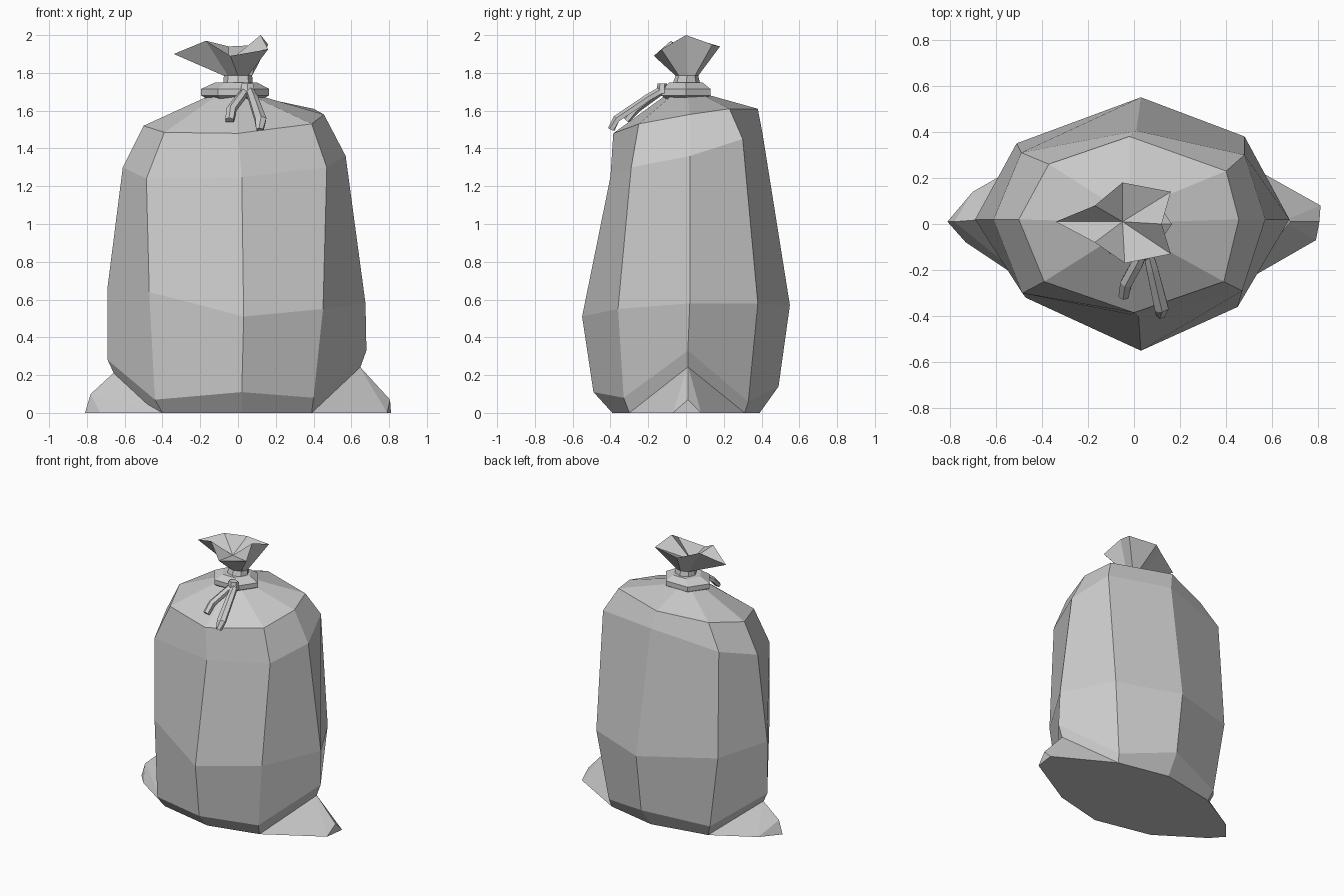
import bpy, bmesh, math
from mathutils import Vector

if "Cube" in bpy.data.objects:
    bpy.data.objects.remove(bpy.data.objects["Cube"])


def finish(bm, name):
    bmesh.ops.recalc_face_normals(bm, faces=bm.faces[:])
    mesh = bpy.data.meshes.new(name)
    bm.to_mesh(mesh)
    bm.free()
    obj = bpy.data.objects.new(name, mesh)
    bpy.context.collection.objects.link(obj)
    return obj


def loft(name, rings, pit=None):
    """Skin equal-length rings; cap both ends, or fan the last ring to a pit."""
    bm = bmesh.new()
    loops = [[bm.verts.new(p) for p in ring] for ring in rings]
    n = len(loops[0])
    for a, b in zip(loops, loops[1:]):
        for i in range(n):
            j = (i + 1) % n
            bm.faces.new((a[i], a[j], b[j], b[i]))
    bm.faces.new(loops[0])
    if pit:
        c = bm.verts.new(pit)
        for i in range(n):
            bm.faces.new((loops[-1][i], loops[-1][(i + 1) % n], c))
    else:
        bm.faces.new(loops[-1])
    return finish(bm, name)


def hull(name, points):
    bm = bmesh.new()
    for p in points:
        bm.verts.new(p)
    bmesh.ops.convex_hull(bm, input=bm.verts[:])
    return finish(bm, name)


def circle(cx, cy, z, rx, ry, n, start=-90):
    angles = [math.radians(start + 360 * i / n) for i in range(n)]
    return [(cx + rx * math.cos(a), cy + ry * math.sin(a), z) for a in angles]


# Sack body: each ring runs front, right, back, left
base = [(.02, -.39, 0), (.39, -.30, 0), (.56, .01, 0), (.40, .31, 0),
        (.02, .39, 0), (-.40, .31, 0), (-.56, .01, 0), (-.40, -.30, 0)]
low = [(.02, -.49, .11), (.40, -.33, .08), (.68, .01, .33), (.41, .33, .06),
       (.03, .49, .14), (-.43, .33, .08), (-.69, .02, .28), (-.44, -.33, .07)]
belly = [(.03, -.55, .51), (.45, -.36, .55), (.675, .02, .58), (.48, .38, .58),
         (.03, .55, .57), (-.51, .35, .62), (-.69, .02, .67), (-.47, -.32, .64)]
chest = [(.02, -.40, 1.25), (.47, -.29, 1.30), (.57, .02, 1.36), (.48, .30, 1.45),
         (.01, .405, 1.48), (-.49, .31, 1.40), (-.61, .02, 1.30), (-.485, -.30, 1.24)]
shoulder = [(0, -.385, 1.48), (.39, -.25, 1.53), (.455, .02, 1.58), (.40, .23, 1.61),
            (-.02, .38, 1.61), (-.37, .26, 1.57), (-.50, .02, 1.52), (-.39, -.25, 1.485)]
neck = circle(-.02, .01, 1.68, .13, .12, 8)
loft("sack_body", [base, low, belly, chest, shoulder, neck])

# Pinched bottom corners
hull("right_corner", [(.64, .01, .25), (.805, .01, .07), (.79, -.07, 0), (.81, .08, 0),
                      (.39, -.30, 0), (.40, .31, 0)])
hull("left_corner", [(-.65, .02, .22), (-.78, .01, .10), (-.81, .01, 0), (-.73, -.08, 0),
                     (-.70, .14, 0), (-.40, -.30, 0), (-.40, .31, 0)])

# Tie cord wrapped round the neck
loft("neck_cord", [circle(-.02, 0, 1.66, .14, .12, 6, 0),
                   circle(-.015, 0, 1.68, .18, .15, 6, 0),
                   circle(-.015, 0, 1.715, .18, .15, 6, 0),
                   circle(-.01, 0, 1.75, .11, .10, 6, 0)])

# Gathered mouth flaring out above the cord
rim = [(-.04, -.17, 1.89), (.16, -.13, 1.925), (.12, 0, 2.0), (.16, .14, 1.95),
       (-.05, .18, 1.94), (-.17, .08, 1.97), (-.34, .01, 1.90), (-.17, -.08, 1.97)]
loft("gathered_mouth", [circle(0, 0, 1.72, .08, .08, 8),
                        circle(0, .005, 1.785, .075, .06, 8), rim],
     pit=(-.05, .01, 1.86))


# Loose cord ends
def cord_end(name, path, widths, thick=.015):
    pts = [Vector(p) for p in path]
    rings = []
    for i, (p, w) in enumerate(zip(pts, widths)):
        d = (pts[min(i + 1, len(pts) - 1)] - pts[max(i - 1, 0)]).normalized()
        side = d.cross(Vector((0, 0, 1))).normalized()
        up = side.cross(d).normalized()
        rings.append([p + side * w - up * thick, p + side * w + up * thick * .5,
                      p + up * thick * 1.3, p - side * w + up * thick * .5,
                      p - side * w - up * thick])
    loft(name, rings)


cord_end("long_cord_end", [(.06, -.12, 1.715), (.08, -.20, 1.67), (.12, -.37, 1.555), (.115, -.395, 1.50)],
         [.02, .025, .03, .018])
cord_end("short_cord_end", [(.04, -.12, 1.71), (.01, -.18, 1.67), (-.035, -.26, 1.61), (-.045, -.315, 1.55)],
         [.02, .025, .025, .022])

# Small knot where the ends leave the cord
hull("cord_knot", circle(.05, -.13, 1.69, .045, .03, 6) + circle(.05, -.125, 1.745, .035, .025, 6))
